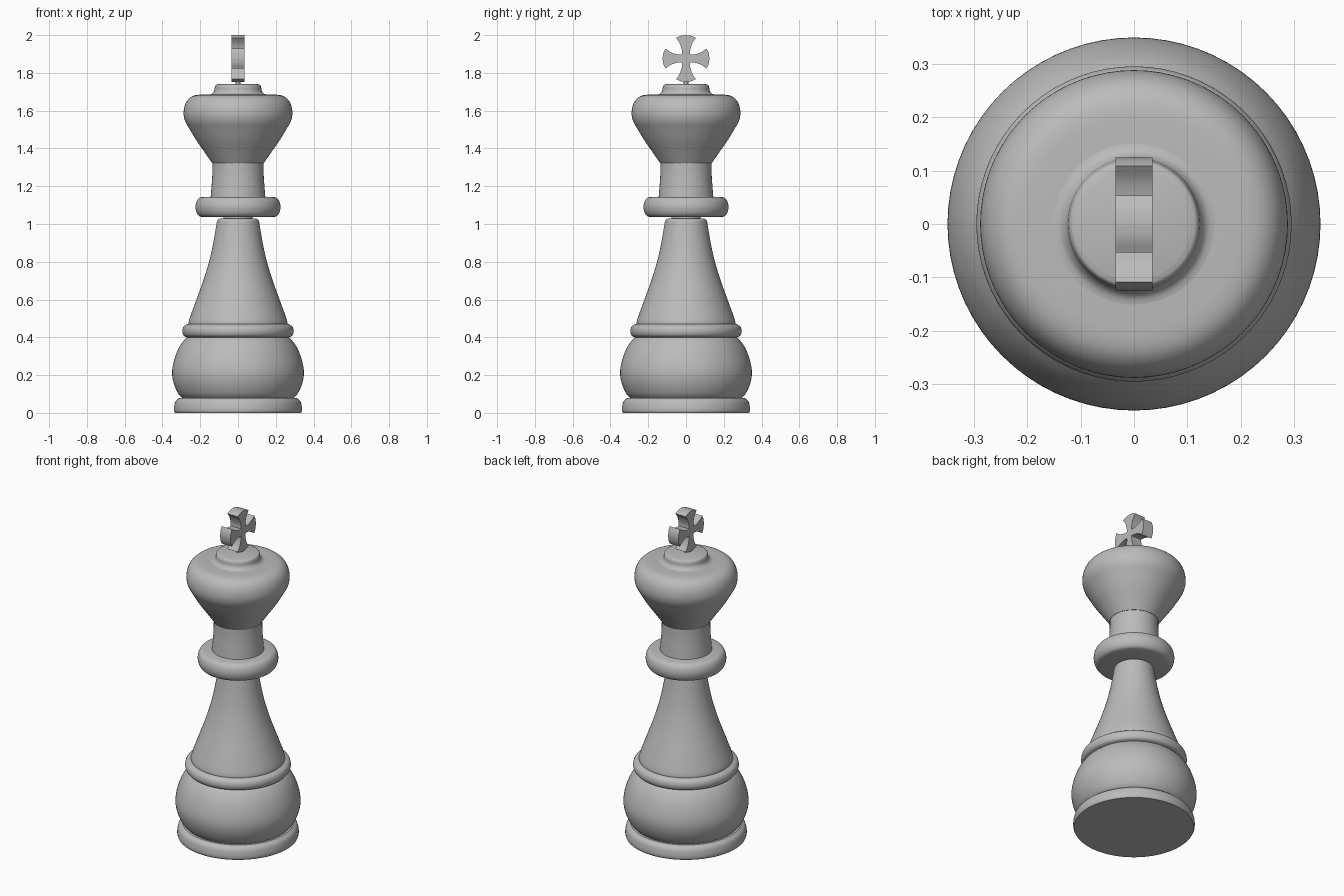
import bpy, bmesh, math
from mathutils import Vector, Matrix

cube = bpy.data.objects.get("Cube")
if cube:
    bpy.data.objects.remove(cube, do_unlink=True)

GREY = (0.5, 0.5, 0.5, 1)
grey = bpy.data.materials.new("plain grey")
grey.use_nodes = True
grey.diffuse_color = GREY
grey.node_tree.nodes["Principled BSDF"].inputs["Base Color"].default_value = GREY


def spline(points, steps=5):
    """Smooth curve through the given (radius, height) points."""
    p = [Vector(q) for q in points]
    if len(p) < 3:
        return p
    p = [2 * p[0] - p[1]] + p + [2 * p[-1] - p[-2]]
    out = []
    for a, b, c, d in zip(p, p[1:], p[2:], p[3:]):
        for i in range(steps):
            t = i / steps
            out.append(0.5 * (2 * b + (c - a) * t + (2 * a - 5 * b + 4 * c - d) * t**2
                              + (3 * b - a - 3 * c + d) * t**3))
    return out + [p[-2]]


def finish(bm, name):
    bmesh.ops.remove_doubles(bm, verts=bm.verts[:], dist=1e-5)
    bmesh.ops.recalc_face_normals(bm, faces=bm.faces[:])
    mesh = bpy.data.meshes.new(name)
    bm.to_mesh(mesh)
    bm.free()
    mesh.materials.append(grey)
    obj = bpy.data.objects.new(name, mesh)
    bpy.context.collection.objects.link(obj)
    bpy.ops.object.select_all(action="DESELECT")
    obj.select_set(True)
    bpy.context.view_layer.objects.active = obj
    bpy.ops.object.shade_smooth_by_angle(angle=math.radians(35))
    return obj


def lathe(name, *curves, segments=72):
    """Turn joined profile curves around z and close both ends."""
    profile = [p for c in curves for p in spline(c)]
    bm = bmesh.new()
    verts = [bm.verts.new((r, 0, z)) for r, z in
             [(0, profile[0].y)] + [tuple(p) for p in profile] + [(0, profile[-1].y)]]
    edges = [bm.edges.new(pair) for pair in zip(verts, verts[1:])
             if (pair[0].co - pair[1].co).length > 1e-5]
    bmesh.ops.spin(bm, geom=verts + edges, cent=(0, 0, 0), axis=(0, 0, 1),
                   angle=math.tau, steps=segments)
    return finish(bm, name)


# Foot and body
lathe("base_disc", [(.334, 0), (.339, .012), (.338, .035), (.33, .062), (.31, .08)], [(.28, .08)])
lathe("base_bulb", [(.295, .078), (.318, .105), (.34, .155), (.349, .21), (.341, .27),
                    (.318, .335), (.29, .38), (.27, .4)])
lathe("lower_ring", [(.27, .4), (.288, .41), (.295, .433), (.288, .457), (.268, .47)])
lathe("skirt", [(.262, .465), (.258, .495), (.222, .595), (.184, .7), (.152, .805),
                (.13, .905), (.114, 1.0), (.109, 1.02), (.095, 1.03)])
lathe("neck_joint", [(.078, 1.02), (.078, 1.045)])

# Collar and neck
lathe("collar", [(.185, 1.036), (.205, 1.042), (.219, 1.06), (.225, 1.09),
                 (.219, 1.12), (.205, 1.138), (.185, 1.144)])
lathe("neck", [(.145, 1.14), (.14, 1.2), (.136, 1.26), (.135, 1.325)])

# Head and cap
lathe("head", [(.137, 1.322), (.18, 1.385), (.222, 1.445), (.258, 1.505), (.28, 1.545),
               (.288, 1.585), (.281, 1.63), (.26, 1.664), (.225, 1.682), (.16, 1.686)])
lathe("cap", [(.16, 1.684), (.138, 1.69), (.126, 1.705), (.123, 1.722),
              (.118, 1.735), (.105, 1.74)])
lathe("cross_stem", [(.012, 1.735), (.012, 1.765)], segments=16)

# Cross: one flared arm outline turned four times, then given thickness
side = spline([(.021, .021), (.022, .046), (.033, .08), (.053, .109)], 4)
end = spline([(.053, .109), (.028, .12), (0, .124)], 4)
half = side + end[1:]
arm = half + [Vector((-p.x, p.y)) for p in reversed(half[:-1])]
bm = bmesh.new()
outline = []
for turn in range(4):
    spin = Matrix.Rotation(turn * math.pi / 2, 2)
    for p in arm[:-1]:
        q = spin @ p
        outline.append(bm.verts.new((-.035, q.x, 1.876 + q.y)))
face = bm.faces.new(outline)
top = bmesh.ops.extrude_face_region(bm, geom=[face])["geom"]
bmesh.ops.translate(bm, vec=(.07, 0, 0),
                    verts=[v for v in top if isinstance(v, bmesh.types.BMVert)])
finish(bm, "cross")
